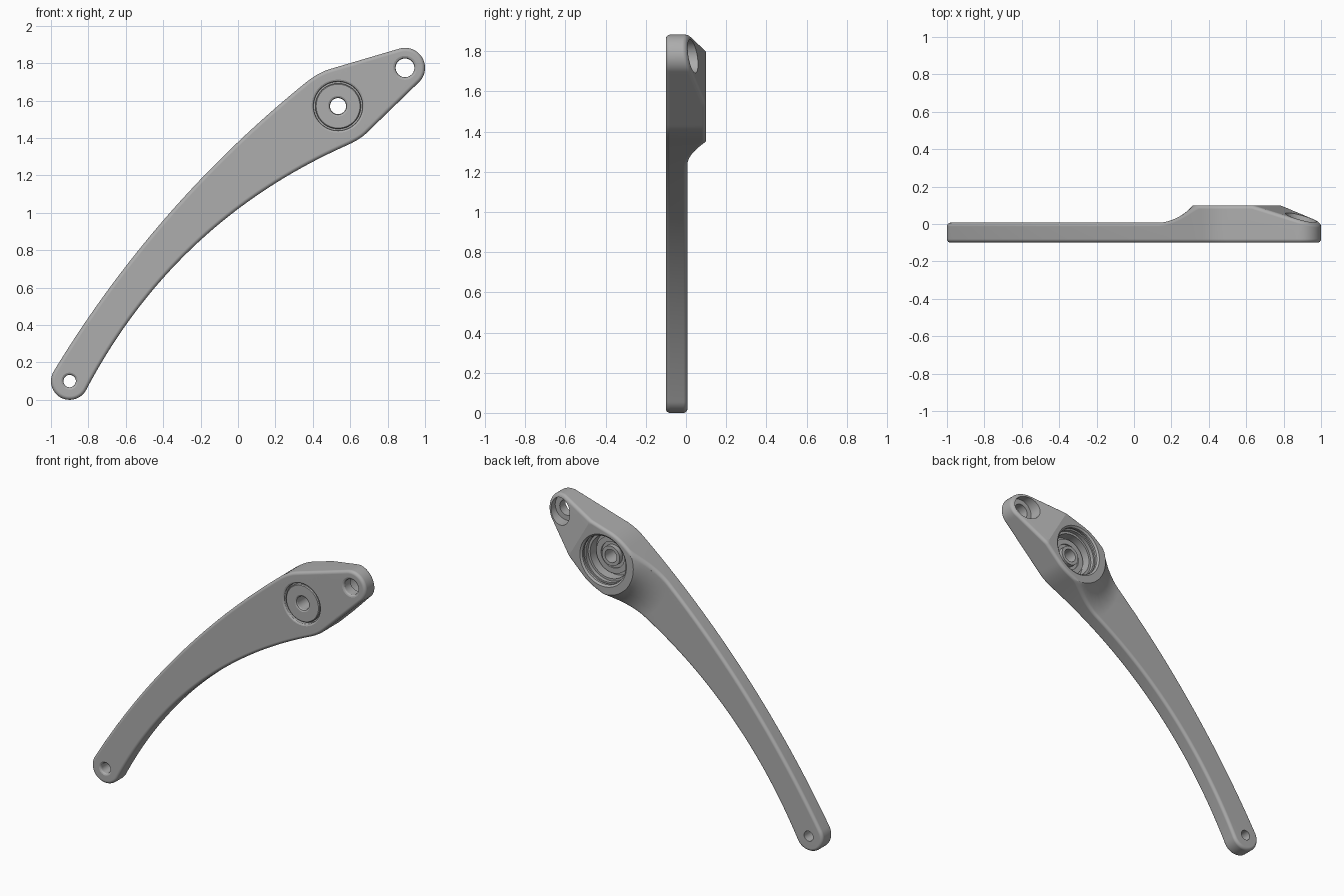
import bpy, bmesh, math
from mathutils import Vector
from mathutils.geometry import delaunay_2d_cdt

if "Cube" in bpy.data.objects:
    bpy.data.objects.remove(bpy.data.objects["Cube"])

V = Vector
FRONT, ARM, TOP, R = -0.10, 0.007, 0.10, 0.02      # front face, arm back, boss back, edge radius
END, BOSS, TIP = V((-0.90, 0.10)), V((0.535, 1.57)), V((0.893, 1.775))
AXIS = V((0.866, 0.5))                             # boss towards tip
N = 64

grey = bpy.data.materials.new("plain grey")
grey.diffuse_color = (0.42, 0.42, 0.42, 1)
grey.use_nodes = True
grey.node_tree.nodes["Principled BSDF"].inputs["Base Color"].default_value = grey.diffuse_color


def finish(bm, name):
    bmesh.ops.remove_doubles(bm, verts=bm.verts, dist=1e-4)
    bmesh.ops.recalc_face_normals(bm, faces=bm.faces)
    me = bpy.data.meshes.new(name)
    bm.to_mesh(me)
    bm.free()
    me.materials.append(grey)
    ob = bpy.data.objects.new(name, me)
    bpy.context.collection.objects.link(ob)
    bpy.ops.object.select_all(action='DESELECT')
    ob.select_set(True)
    bpy.context.view_layer.objects.active = ob
    bpy.ops.object.shade_smooth_by_angle(angle=math.radians(16.5))
    wn = ob.modifiers.new("even_shading", 'WEIGHTED_NORMAL')
    wn.keep_sharp = True
    return ob


# Outline helpers
def arc(c, r, a0, a1, n=24):
    angles = [math.radians(a0 + (a1 - a0) * i / n) for i in range(n + 1)]
    return [c + r * V((math.cos(a), math.sin(a))) for a in angles]


def bow(p, q, h, n=80):
    d = q - p
    side = V((-d.y, d.x)).normalized()
    return [p + d * (i / n) + side * (4 * h * i / n * (1 - i / n)) for i in range(n + 1)]


def bend(p, c, q, n=8):
    return [p * (1 - t) ** 2 + c * (2 * t * (1 - t)) + q * t * t for t in [i / n for i in range(n + 1)]]


def resample(pts, step):
    out = []
    for a, b in zip(pts, pts[1:] + pts[:1]):
        k = max(1, round((b - a).length / step))
        out += [a.lerp(b, i / k) for i in range(k)] if (b - a).length > 1e-5 else []
    return out


# Side outline, clockwise from the low end
upper_corner, lower_corner = V((0.43, 1.75)), V((0.65, 1.39))
end_arc = arc(END, 0.10, -27.8, -211.1, 40)
tip_arc = arc(TIP, 0.107, 106.4, -46, 36)
upper = bow(end_arc[-1], upper_corner, 0.097)[:-3]
lower = bow(end_arc[0], lower_corner, 0.178)[::-1][3:]
path = end_arc + upper[1:]
path += bend(upper[-1], upper_corner, upper_corner.lerp(tip_arc[0], 0.14))[1:]
path += tip_arc
path += bend(lower_corner.lerp(tip_arc[-1], 0.12), lower_corner, lower[0])
path += lower[1:-1]
outline = resample(path, 0.012)
M = len(outline)


def inset(d):
    res = []
    for i, p in enumerate(outline):
        t = (outline[(i + 1) % M] - outline[i - 1]).normalized()
        res.append(p + V((t.y, -t.x)) * d)
    return res


def inside(p, poly):
    hit = False
    for a, b in zip(poly, poly[1:] + poly[:1]):
        if (a.y > p.y) != (b.y > p.y) and p.x < a.x + (p.y - a.y) * (b.x - a.x) / (b.y - a.y):
            hit = not hit
    return hit


# Back surface: flat arm, hollow sweep up to the round boss, slope down to the tip
def back(p):
    rel = p - BOSS
    s, r = rel.dot(AXIS), rel.length
    if s > 0:
        return min(TOP, TOP - 0.31 * (s - 0.2))
    if r >= 0.42:
        return ARM
    t = min(0.2, 0.42 - r)
    rise = TOP - ARM
    rad = (0.04 + rise * rise) / (2 * rise)
    return ARM + rad - math.sqrt(rad * rad - t * t)


def front(p):
    return FRONT


def circle(c, r):
    return [c + r * V((math.cos(2 * math.pi * i / N), math.sin(2 * math.pi * i / N))) for i in range(N)]


def strip(bm, a, b):
    va, vb = [bm.verts.new(p) for p in a], [bm.verts.new(p) for p in b]
    n = len(va)
    for i in range(n):
        j = (i + 1) % n
        bm.faces.new((va[i], va[j], vb[j], vb[i]))


def lift(pts, f, drop=0.0):
    return [V((p.x, f(p) + drop, p.y)) for p in pts]


def sheet(bm, rim, holes, lines, f):
    """Triangulated face inside the rim, with round holes and crease lines."""
    pts, edges = [], []
    for loop in [rim] + [circle(c, r) for c, r in holes]:
        k, n = len(pts), len(loop)
        pts += loop
        edges += [(k + i, k + (i + 1) % n) for i in range(n)]
    for line in lines:
        last = None
        for p in line:
            ok = inside(p, rim) and min((p - q).length for q in rim) > 0.007
            ok = ok and all((p - c).length > r + 0.005 for c, r in holes)
            if ok:
                pts.append(p)
                if last is not None:
                    edges.append((last, len(pts) - 1))
            last = len(pts) - 1 if ok else None
    co, _, tris, *_ = delaunay_2d_cdt(pts, edges, [], 0, 1e-6)
    vs = [bm.verts.new((p.x, f(p), p.y)) for p in co]
    for t in tris:
        m = (co[t[0]] + co[t[1]] + co[t[2]]) / 3
        if inside(m, rim) and all((m - c).length > r * 0.9985 for c, r in holes):
            bm.faces.new([vs[i] for i in t])
    bmesh.ops.delete(bm, geom=[v for v in vs if not v.link_faces], context='VERTS')


# Bores as (radius, y) from front to back; the last ring follows the back surface
bores = [
    (END, [(.045, -.1), (.038, -.0965), (.034, -.091), (.033, -.084), (.033, 0)]),
    (TIP, [(.064, -.1), (.056, -.097), (.051, -.091), (.05, -.084), (.05, -.03), (.083, -.03), (.083, 0)]),
    (BOSS, [(.142, -.1), (.136, -.0975), (.132, -.093), (.131, -.087), (.131, -.065), (.1, -.065),
            (.1, -.03), (.14, -.03), (.14, .035), (.155, .035), (.155, .06), (.165, .06),
            (.165, .075), (.158, .075), (.158, .09), (.17, .1)]),
]

# Lever body
bm = bmesh.new()
rounds = [(R * (1 - math.cos(a)), R * (1 - math.sin(a))) for a in [math.pi / 2 * i / 7 for i in range(8)]]
loops = [(inset(d), drop) for d, drop in rounds]
for f, sign in ((front, 1), (back, -1)):
    for (a, da), (b, db) in zip(loops, loops[1:]):
        strip(bm, lift(a, f, sign * da), lift(b, f, sign * db))
strip(bm, lift(outline, front, R), lift(outline, back, -R))
rim = loops[-1][0]
sheet(bm, rim, [(c, pr[0][0]) for c, pr in bores], [], front)
base = math.degrees(math.atan2(AXIS.y, AXIS.x))
sweeps = [arc(BOSS, 0.22 + 0.2 * i / 12, base + 90, base + 270, 60) for i in range(13)]
across = V((-AXIS.y, AXIS.x))
slope_line = [BOSS + AXIS * 0.2 + across * (0.012 * i) for i in range(-25, 26)]
sheet(bm, rim, [(c, pr[-1][0]) for c, pr in bores], sweeps + [slope_line], back)
for c, prof in bores:
    rings = [lift(circle(c, r), lambda p, y=y: y) for r, y in prof[:-1]]
    rings.append(lift(circle(c, prof[-1][0]), back))
    for a, b in zip(rings, rings[1:]):
        strip(bm, a, b)
finish(bm, "lever_arm")

# Pivot bearing seated in the boss
prof = [(.043, -.08), (.046, -.088), (.055, -.092), (.117, -.092), (.122, -.087), (.122, -.06),
        (.105, -.05), (.105, -.03), (.12, -.03), (.12, 0), (.085, 0), (.085, -.01),
        (.065, -.01), (.065, .02), (.043, .02)]
bm = bmesh.new()
rings = [lift(circle(BOSS, r), lambda p, y=y: y) for r, y in prof]
for a, b in zip(rings, rings[1:] + rings[:1]):
    strip(bm, a, b)
finish(bm, "pivot_bearing")
